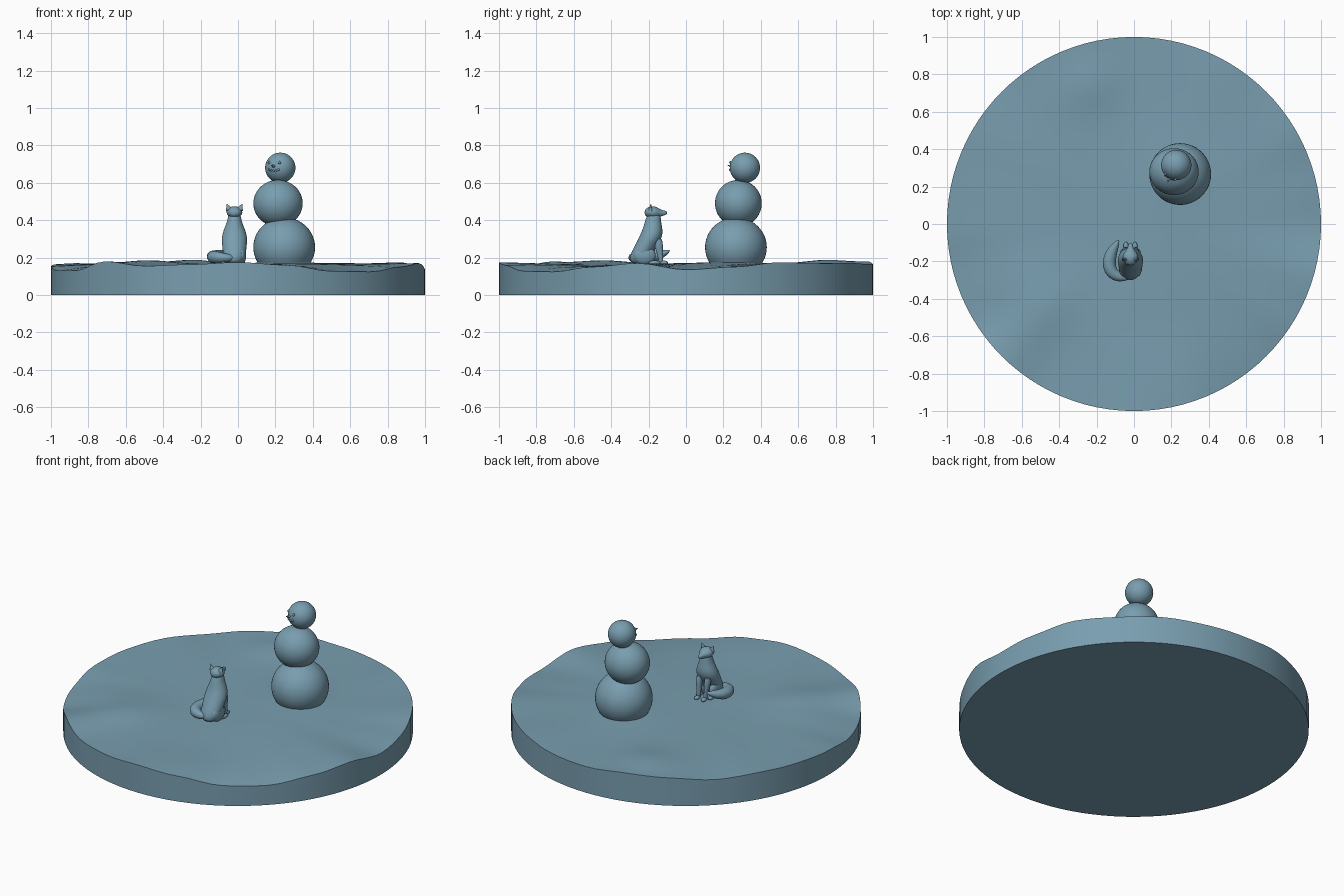
import bpy, bmesh, math
from mathutils import Vector, Matrix

if "Cube" in bpy.data.objects:
    bpy.data.objects.remove(bpy.data.objects["Cube"])

mat = bpy.data.materials.new("dusty blue")
mat.diffuse_color = (0.19, 0.34, 0.43, 1)
mat.use_nodes = True
mat.node_tree.nodes["Principled BSDF"].inputs["Base Color"].default_value = mat.diffuse_color


def finish(name, bm, angle=45):
    bmesh.ops.recalc_face_normals(bm, faces=bm.faces[:])
    me = bpy.data.meshes.new(name)
    bm.to_mesh(me)
    bm.free()
    me.materials.append(mat)
    me.shade_smooth()
    me.set_sharp_from_angle(angle=math.radians(angle))
    ob = bpy.data.objects.new(name, me)
    bpy.context.collection.objects.link(ob)
    return ob


def ball(name, c, r, seg=32):
    bm = bmesh.new()
    r = r if isinstance(r, tuple) else (r, r, r)
    bmesh.ops.create_uvsphere(bm, u_segments=seg, v_segments=seg // 2, radius=1,
                              matrix=Matrix.Translation(c) @ Matrix.Diagonal((*r, 1)))
    return finish(name, bm)


def cone(name, base, tip, r, flat=1.0, seg=12):
    base, tip = Vector(base), Vector(tip)
    d = tip - base
    rot = d.to_track_quat('Z', 'Y').to_matrix().to_4x4()
    bm = bmesh.new()
    bmesh.ops.create_cone(bm, cap_ends=True, segments=seg, radius1=r, radius2=r * 0.08, depth=d.length,
                          matrix=Matrix.Translation((base + tip) / 2) @ Matrix.Diagonal((1, flat, 1, 1)) @ rot)
    return finish(name, bm)


def loft(name, rings, seg=20, axis=None):
    """Rings are (centre, side radius, other radius); axis fixes the ring normal."""
    bm = bmesh.new()
    loops = []
    pts = [Vector(r[0]) for r in rings]
    for i, (c, a, b) in enumerate(rings):
        t = Vector(axis) if axis else pts[min(i + 1, len(pts) - 1)] - pts[max(i - 1, 0)]
        t.normalize()
        up = Vector((0, 0, 1)) if abs(t.z) < 0.8 else Vector((0, 1, 0))
        u = t.cross(up).normalized()
        v = u.cross(t)
        loops.append([bm.verts.new(pts[i] + u * a * math.cos(k * math.tau / seg) + v * b * math.sin(k * math.tau / seg))
                      for k in range(seg)])
    for p, q in zip(loops, loops[1:]):
        for k in range(seg):
            bm.faces.new((p[k], p[(k + 1) % seg], q[(k + 1) % seg], q[k]))
    bm.faces.new(loops[0])
    bm.faces.new(loops[-1])
    ob = finish(name, bm, 80)
    ob.modifiers.new("smooth", 'SUBSURF').levels = 1
    return ob


# snowy round base: rim heights every 15 degrees, gentle mounds inside
RIM = [.135, .15, .175, .168, .172, .165, .165, .18, .175, .16, .17, .165,
       .155, .13, .13, .18, .155, .163, .175, .16, .127, .124, .15, .17]
MOUNDS = [(-.25, .78, .03, .16), (-.52, -.42, .022, .22), (.1, -.6, -.01, .25), (.25, .27, .008, .2)]


def rim(a):
    f = (a / math.tau * 24) % 24
    i, t = int(f), f % 1
    t = t * t * (3 - 2 * t)
    return RIM[i] * (1 - t) + RIM[(i + 1) % 24] * t


def ground(r, a):
    x, y = r * math.cos(a), r * math.sin(a)
    z = .166 + .004 * math.sin(5 * x + 2 * y) * math.cos(4 * y - x)
    z += sum(h * math.exp(-((x - mx)**2 + (y - my)**2) / (s * s)) for mx, my, h, s in MOUNDS)
    w = r**4
    return (x, y, z * (1 - w) + rim(a) * w)


N, R = 96, 24
bm = bmesh.new()
mid = bm.verts.new(ground(0, 0))
loops = [[bm.verts.new(ground(i / R, k * math.tau / N)) for k in range(N)] for i in range(1, R + 1)]
loops.append([bm.verts.new((v.co.x, v.co.y, 0)) for v in loops[-1]])
for k in range(N):
    bm.faces.new((mid, loops[0][k], loops[0][(k + 1) % N]))
    for p, q in zip(loops, loops[1:]):
        bm.faces.new((p[k], q[k], q[(k + 1) % N], p[(k + 1) % N]))
bm.faces.new(loops[-1])
finish("snow_base", bm, 40)

# snowman
ball("snowman_bottom", (.247, .267, .255), (.165, .165, .16), 48)
ball("snowman_middle", (.214, .28, .49), (.132, .125, .125), 48)
HEAD, HR = Vector((.226, .315, .68)), .081
ball("snowman_head", HEAD, HR, 40)


def face_point(yaw, pitch, d=HR):
    """Point on the head, yaw turned from the front towards -x."""
    y, p = math.radians(yaw), math.radians(pitch)
    return HEAD + d * Vector((-math.sin(y) * math.cos(p), -math.cos(y) * math.cos(p), math.sin(p)))


for yaw in (3, 51):
    ball("snowman_eye", face_point(yaw, 20), .008, 12)
for i in range(5):
    ball("snowman_mouth_dot", face_point(7 + 10 * i, -12 + 1.2 * (i - 2)**2), .006, 12)
cone("snowman_nose", face_point(27, 6, .072), face_point(27, 7, .105), .011)

# fox sitting with its face towards +y
X = -.019
loft("fox_body", [((X, -.24, .165), .04, .05), ((X, -.245, .19), .055, .06), ((X, -.232, .23), .063, .06),
                  ((X, -.21, .27), .067, .06), ((X, -.188, .31), .07, .063), ((X, -.178, .35), .058, .054),
                  ((X, -.177, .39), .039, .044), ((X, -.172, .425), .035, .038), ((X, -.17, .45), .02, .02)],
     axis=(0, 0, 1))
loft("fox_head", [((X, -.222, .44), .012, .012), ((X, -.208, .442), .034, .026), ((X, -.18, .443), .046, .034),
                  ((X, -.155, .441), .037, .03), ((X, -.138, .438), .02, .019), ((X, -.115, .438), .013, .013),
                  ((X, -.1, .44), .007, .007)], axis=(0, 1, 0))
for s in (-1, 1):
    cone("fox_ear", (X + s * .028, -.19, .455), (X + s * .041, -.187, .487), .019, .6)
    loft("fox_front_leg", [((X + s * .03, -.155, .31), .022, .03), ((X + s * .028, -.143, .25), .017, .022),
                           ((X + s * .024, -.136, .2), .012, .013), ((X + s * .024, -.132, .16), .012, .013)], 12)
    ball("fox_front_paw", (X + s * .024, -.12, .172), (.014, .024, .012), 16)
    ball("fox_haunch", (X + s * .037, -.222, .212), (.026, .06, .05), 24)
    ball("fox_hind_paw", (X + s * .042, -.17, .172), (.014, .035, .012), 16)

# bushy tail curled round the fox's left side
TAIL = [(-.01, -.27, .2, .014), (-.05, -.288, .198, .022), (-.095, -.28, .2, .031), (-.128, -.25, .202, .037),
        (-.135, -.2, .204, .037), (-.122, -.155, .21, .032), (-.1, -.115, .224, .02), (-.08, -.085, .238, .004)]
loft("fox_tail", [(p[:3], p[3], p[3] * .92) for p in TAIL])
